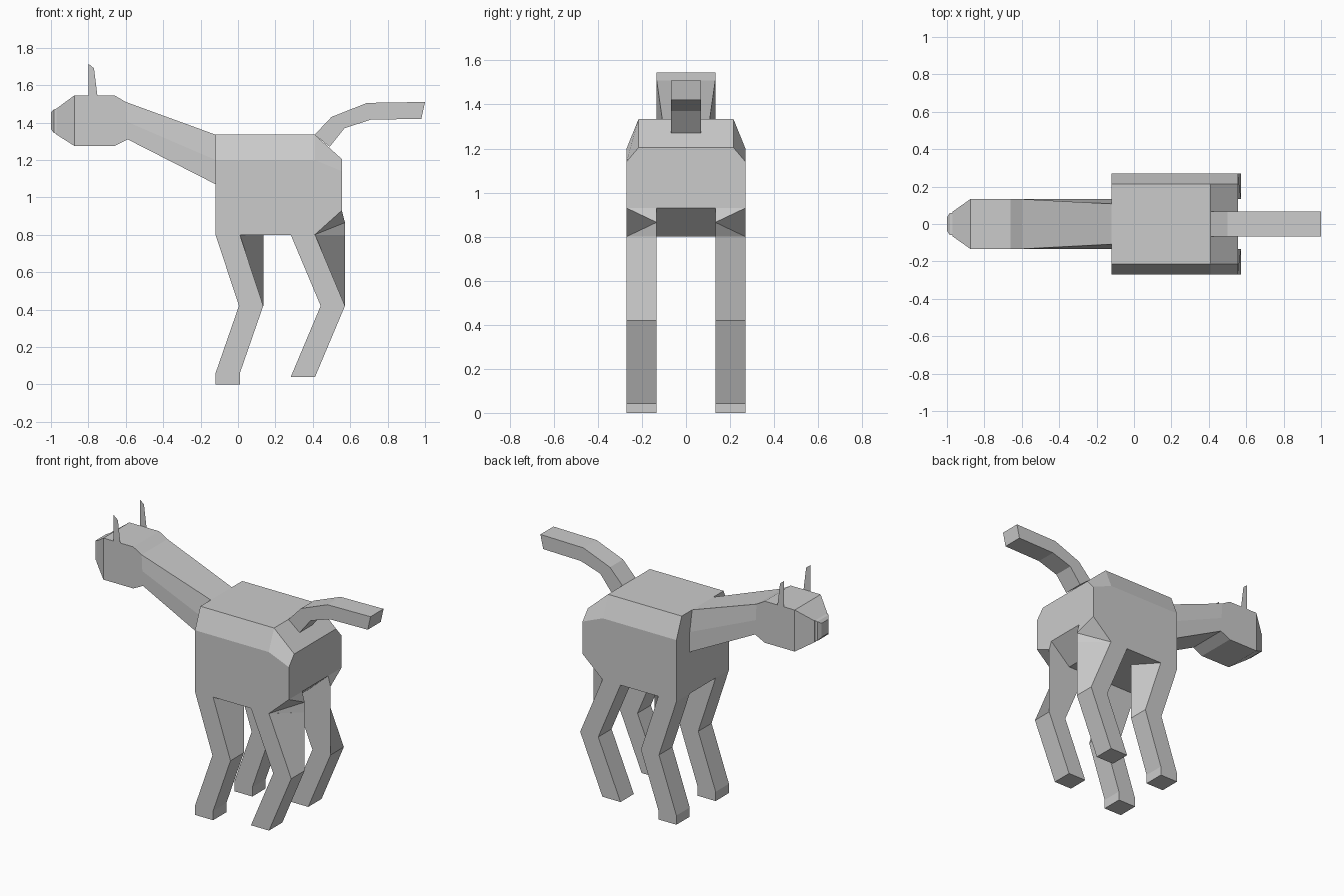
import bpy, bmesh

if "Cube" in bpy.data.objects:
    bpy.data.objects.remove(bpy.data.objects["Cube"])


def finish(name, bm):
    bmesh.ops.recalc_face_normals(bm, faces=bm.faces)
    mesh = bpy.data.meshes.new(name)
    bm.to_mesh(mesh)
    bm.free()
    obj = bpy.data.objects.new(name, mesh)
    bpy.context.collection.objects.link(obj)
    return obj


def loft(name, rings, caps=(True, True)):
    """Skin a list of equal-length point rings."""
    bm = bmesh.new()
    rows = [[bm.verts.new(p) for p in ring] for ring in rings]
    n = len(rows[0])
    for a, b in zip(rows, rows[1:]):
        for i in range(n):
            j = (i + 1) % n
            bm.faces.new((a[i], a[j], b[j], b[i]))
    if caps[0]:
        bm.faces.new(rows[0])
    if caps[1]:
        bm.faces.new(rows[-1][::-1])
    return finish(name, bm)


def rect(xb, zb, xt, zt, w):
    """Ring with bottom edge at (xb, zb), top edge at (xt, zt)."""
    return [(xb, -w, zb), (xb, w, zb), (xt, w, zt), (xt, -w, zt)]


# Body: side profile lofted over y, with chamfered top edges
def body_ring(y, z_front, z_back):
    return [(x, y, z) for x, z in ((-.12, .8), (.41, .8), (.555, .93),
            (.555, z_back), (.41, z_front), (-.12, z_front))]


loft("body", [body_ring(-.27, 1.2, 1.14), body_ring(-.215, 1.335, 1.205),
              body_ring(.215, 1.335, 1.205), body_ring(.27, 1.2, 1.14)])


# Neck: six-sided, top narrows towards the body
def neck_ring(xb, zb, xm, zm, xt, zt, wt):
    w = .133
    return [(xb, -w, zb), (xb, w, zb), (xm, w, zm),
            (xt, wt, zt), (xt, -wt, zt), (xm, -w, zm)]


loft("neck", [neck_ring(-.59, 1.31, -.595, 1.405, -.60, 1.51, .133),
              neck_ring(-.12, 1.07, -.12, 1.2, -.12, 1.335, .108)], (False, True))

# Head with tapered muzzle
loft("head", [rect(-.59, 1.31, -.60, 1.51, .133),
              rect(-.66, 1.275, -.66, 1.545, .133),
              rect(-.875, 1.275, -.875, 1.545, .133),
              rect(-.97, 1.335, -.97, 1.475, .066)], (False, True))
loft("nose", [rect(-.97, 1.34, -.97, 1.475, .06),
              rect(-.985, 1.345, -.985, 1.47, .058),
              rect(-1.0, 1.365, -1.0, 1.455, .035)])

# Tail
loft("tail", [rect(.49, 1.27, .41, 1.335, .067),
              rect(.57, 1.37, .50, 1.43, .067),
              rect(.71, 1.415, .69, 1.505, .067),
              rect(.98, 1.42, 1.0, 1.51, .067)])


# Legs: inner rear edge of the thigh is vertical, outer one follows the bend
def leg(name, s, x_top, x_knee, z_ankle, z_foot):
    o, i, d = .27 * s, .133 * s, .13
    rings = [[(x_top, o, .8), (x_top + d, o, .8),
              (x_knee + d, i, .8), (x_top, i, .8)]]
    for x, z in ((x_knee, .42), (x_top, z_ankle), (x_top, z_foot)):
        rings.append([(x, o, z), (x + d, o, z), (x + d, i, z), (x, i, z)])
    if z_ankle == z_foot:
        rings.pop()
    loft(name, rings)


for s, side in ((-1, "right"), (1, "left")):
    leg("front_leg_" + side, s, -.12, .005, .06, 0)
    leg("rear_leg_" + side, s, .282, .442, .04, .04)

    # Haunch wedge joining the rear leg to the rump
    bm = bmesh.new()
    pts = [(.41, .27, .8), (.41, .133, .8), (.572, .133, .8),
           (.572, .133, .865), (.555, .133, .93), (.555, .27, .93)]
    a, b, c, d, e, f = [bm.verts.new((x, y * s, z)) for x, y, z in pts]
    for face in ((a, c, d), (a, d, f), (d, e, f), (b, c, d, e)):
        bm.faces.new(face)
    finish("haunch_" + side, bm)

    # Thin flat ear
    bm = bmesh.new()
    bm.faces.new([bm.verts.new((x, .134 * s, z)) for x, z in
                  ((-.80, 1.53), (-.80, 1.715), (-.77, 1.69), (-.75, 1.53))])
    finish("ear_" + side, bm)
